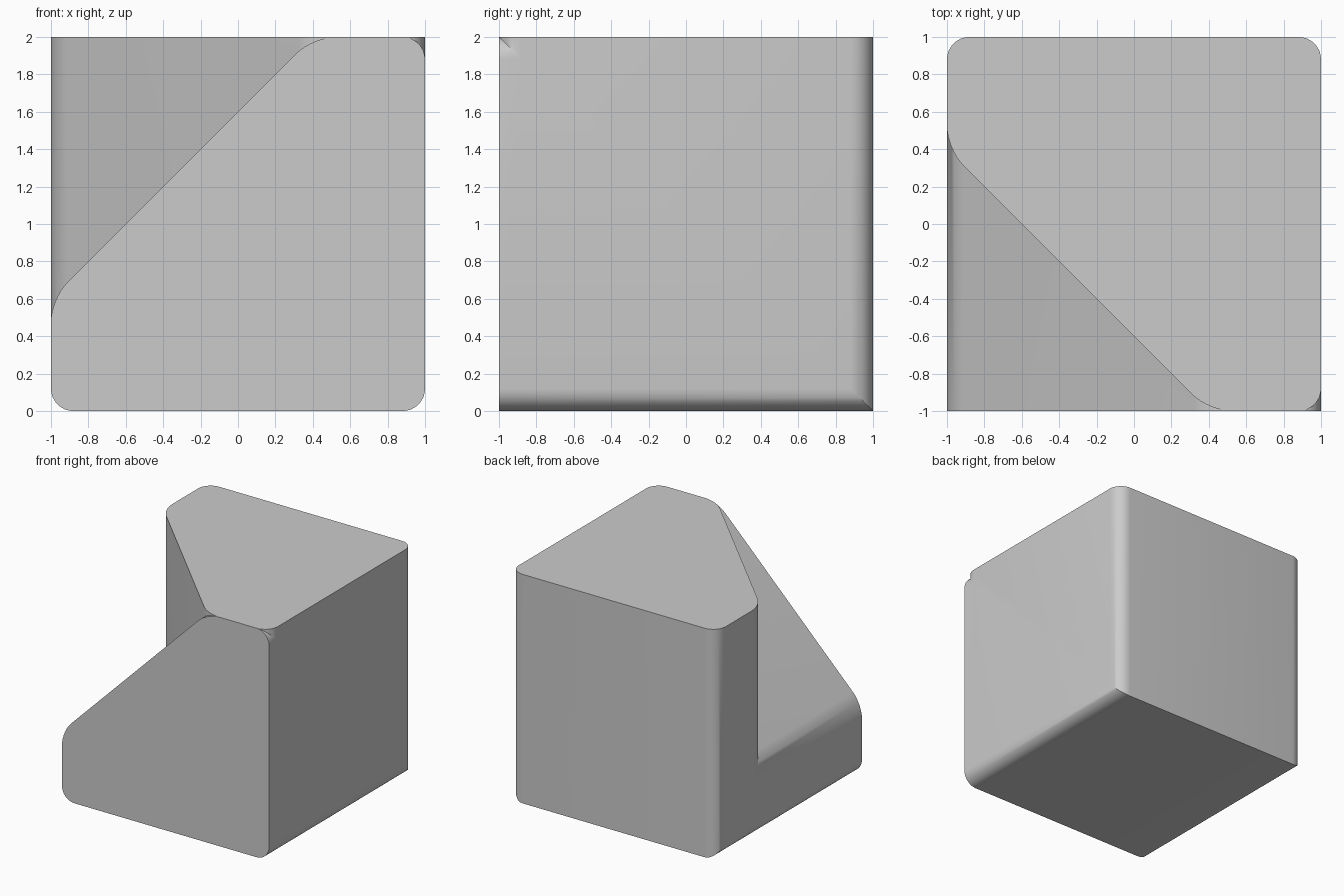
import bpy, bmesh
from math import sin, cos, pi, radians
from mathutils import Vector

if "Cube" in bpy.data.objects:
    bpy.data.objects.remove(bpy.data.objects["Cube"])

OFFSET, SEGMENTS = 0.12, 8

# Square profile with one cut corner (x across, v along the mitre)
corners = [Vector(p) for p in ((-1, 0), (1, 0), (1, 2), (0.4, 2), (-1, 0.6))]


def rounded(points):
    out = []
    for i, p in enumerate(points):
        a = (points[i - 1] - p).normalized() * OFFSET
        b = (points[(i + 1) % len(points)] - p).normalized() * OFFSET
        for k in range(SEGMENTS + 1):
            t = k / SEGMENTS * pi / 2
            out.append(p + a * (1 - sin(t)) + b * (1 - cos(t)))
    return out


profile = rounded(corners)
bm = bmesh.new()

# Profile carried back from the front, mitred, then carried up to the top
front = [bm.verts.new((p.x, -1, p.y)) for p in profile]
mitre = [bm.verts.new((p.x, 1 - p.y, p.y)) for p in profile]
top = [bm.verts.new((p.x, 1 - p.y, 2)) for p in profile]

bm.faces.new(front)
bm.faces.new(top[::-1])
for ring_a, ring_b in ((front, mitre), (mitre, top)):
    for i in range(len(profile)):
        bm.faces.new((ring_a[i - 1], ring_b[i - 1], ring_b[i], ring_a[i]))

# Close the shared front-top edge where the rings meet
bmesh.ops.remove_doubles(bm, verts=bm.verts, dist=1e-5)
bmesh.ops.dissolve_degenerate(bm, edges=bm.edges, dist=1e-5)
bmesh.ops.recalc_face_normals(bm, faces=bm.faces)

mesh = bpy.data.meshes.new("mitred_corner_block")
bm.to_mesh(mesh)
bm.free()
block = bpy.data.objects.new("mitred_corner_block", mesh)
bpy.context.collection.objects.link(block)

bpy.context.view_layer.objects.active = block
block.select_set(True)
bpy.ops.object.shade_smooth_by_angle(angle=radians(30))
